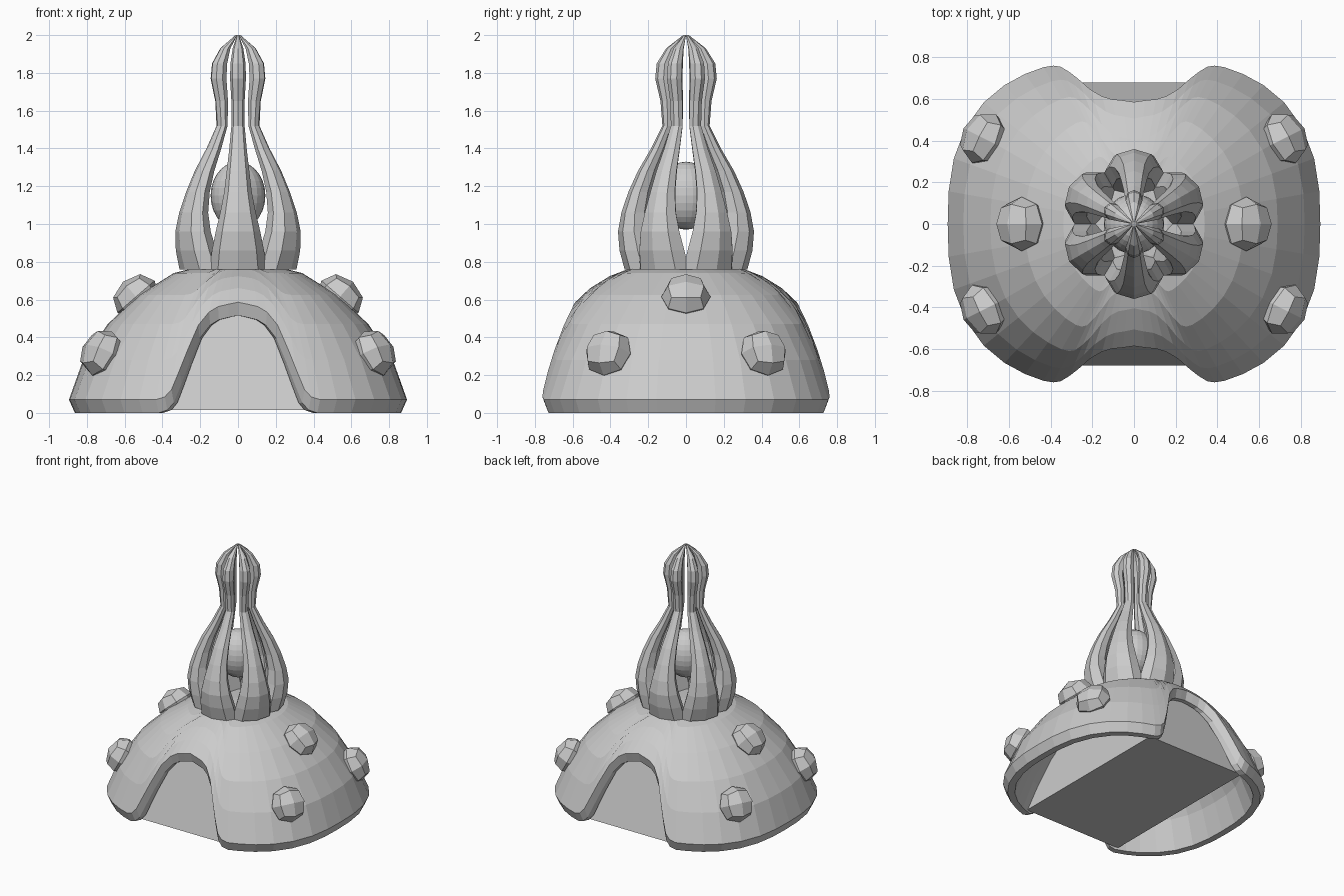
import bpy, bmesh, math
from mathutils import Vector, Matrix

if "Cube" in bpy.data.objects:
    bpy.data.objects.remove(bpy.data.objects["Cube"])


def make_object(name, bm):
    bmesh.ops.remove_doubles(bm, verts=bm.verts, dist=0.0005)
    bmesh.ops.recalc_face_normals(bm, faces=bm.faces)
    me = bpy.data.meshes.new(name)
    bm.to_mesh(me)
    bm.free()
    ob = bpy.data.objects.new(name, me)
    bpy.context.collection.objects.link(ob)
    return ob


def loft(bm, rings):
    """Bridge consecutive closed rings of points with quads."""
    vs = [[bm.verts.new(p) for p in r] for r in rings]
    n = len(vs[0])
    for a, b in zip(vs, vs[1:]):
        for i in range(n):
            j = (i + 1) % n
            bm.faces.new((a[i], a[j], b[j], b[i]))
    return vs


# Dome stations: half width x, half width y, height
STATIONS = [(.895, .80, .07), (.82, .735, .28), (.69, .66, .47), (.525, .55, .625),
            (.34, .37, .74), (.16, .18, .785), (.001, .001, .795)]
ARCH = [(0, .585), (.1, .565), (.16, .53), (.22, .45), (.30, .25), (.345, .13), (.40, .07)]
ROWS = len(STATIONS) - 1


def station(u):
    """Smooth (Catmull-Rom) interpolation between the stations."""
    f = min(u * ROWS, ROWS - 1e-6)
    i = int(f)
    t = f - i
    p = [Vector(s) for s in STATIONS]
    p1, p2 = p[i], p[i + 1]
    p0 = p[i - 1] if i else 2 * p1 - p2
    p3 = p[i + 2] if i + 2 <= ROWS else 2 * p2 - p1
    return 0.5 * (2 * p1 + (p2 - p0) * t + (2 * p0 - 5 * p1 + 4 * p2 - p3) * t ** 2
                  + (3 * p1 - p0 - 3 * p2 + p3) * t ** 3)


def dome_point(u, ang):
    """u = 0 at rim, 1 at top; ang measured from +x."""
    a, b, z = station(u)
    n = 2.65 - 0.65 * min(1, u * 1.3)
    c, s = math.cos(ang), math.sin(ang)
    r = (abs(c / a) ** n + abs(s / b) ** n) ** (-1 / n)
    return Vector((r * c, r * s, z))


def arch_height(x):
    x = abs(x)
    for (x0, z0), (x1, z1) in zip(ARCH, ARCH[1:]):
        if x <= x1:
            return z0 + (z1 - z0) * (x - x0) / (x1 - x0)
    return 0


def dome_column(ang):
    """Outer points from the rim or arch edge up to the top."""
    start = 0
    while start < 0.95:
        p = dome_point(start, ang)
        if p.z >= arch_height(p.x):
            break
        start += 0.002
    return [dome_point(start + (1 - start) * j / ROWS, ang) for j in range(ROWS + 1)]


# Hollow dome with an arch at front and back
quarter = [0, 10, 20, 30, 39, 47, 54, 60, 63, 65, 67, 69, 72, 76, 80, 85]
angles = quarter + [90] + [180 - q for q in reversed(quarter)]
angles = angles[:-1] + [a + 180 for a in angles[:-1]]
columns = [dome_column(math.radians(a)) for a in angles]
inset = lambda p, k: Vector((p.x * k, p.y * k, p.z - .07))
rings = [[inset(c[j], .91) for c in columns] for j in range(ROWS, -1, -1)]
rings.append([inset(c[0], .965) for c in columns])
rings += [[c[j] for c in columns] for j in range(ROWS + 1)]
bm = bmesh.new()
vs = loft(bm, rings)
bm.faces.new(vs[0])
bm.faces.new(vs[-1])
make_object("dome_shell", bm)

# Tapered block filling the arches
bm = bmesh.new()
vs = loft(bm, [[(sx * w, sy * d, z) for sx, sy in ((1, 1), (-1, 1), (-1, -1), (1, -1))]
               for w, d, z in ((.42, .68, .015), (.27, .52, .55))])
bm.faces.new(vs[0])
bm.faces.new(vs[1])
make_object("inner_block", bm)


# Faceted bumps on the two flanks
def bump(name, loc, normal):
    bpy.ops.mesh.primitive_cube_add(size=1)
    ob = bpy.context.object
    ob.name = name
    rot = Vector(normal).to_track_quat('Z', 'Y').to_matrix().to_4x4()
    ob.matrix_world = Matrix.Translation(loc) @ rot @ Matrix.Diagonal((.31, .31, .25, 1))
    mod = ob.modifiers.new("round", 'SUBSURF')
    mod.levels = mod.render_levels = 1


for side in (-1, 1):
    bump("upper_bump", (side * .54, 0, .615), (side * .65, 0, .75))
    for y in (-1, 1):
        bump("lower_bump", (side * .72, y * .41, .315), (side * .8, y * .4, .45))

# Six petals closing to a point: height, outer radius, inner radius, half width
PETAL = [(.76, .325, .13, .15), (.86, .352, .16, .138), (.96, .36, .19, .118),
         (1.06, .342, .2, .094), (1.17, .305, .185, .073), (1.28, .255, .155, .06),
         (1.4, .185, .11, .046), (1.52, .125, .07, .035), (1.65, .135, .065, .035),
         (1.77, .163, .075, .042), (1.85, .155, .07, .04), (1.93, .105, .05, .028),
         (2.0, .015, .004, .005)]
for k in range(6):
    rings = []
    for z, ro, ri, w in PETAL:
        c, h = (ro + ri) / 2, (ro - ri) / 2
        rings.append([(c + h * math.cos(t), w * math.sin(t), z)
                      for t in (i * math.pi / 4 for i in range(8))])
    bm = bmesh.new()
    vs = loft(bm, rings)
    bm.faces.new(vs[0])
    bm.faces.new(vs[-1])
    bm.transform(Matrix.Rotation(math.radians(30 + 60 * k), 4, 'Z'))
    make_object("petal", bm)

# Core held between the petals
bpy.ops.mesh.primitive_uv_sphere_add(segments=24, ring_count=14, radius=1, location=(0, 0, 1.15))
core = bpy.context.object
core.name = "core"
core.scale = (.145, .145, .18)
